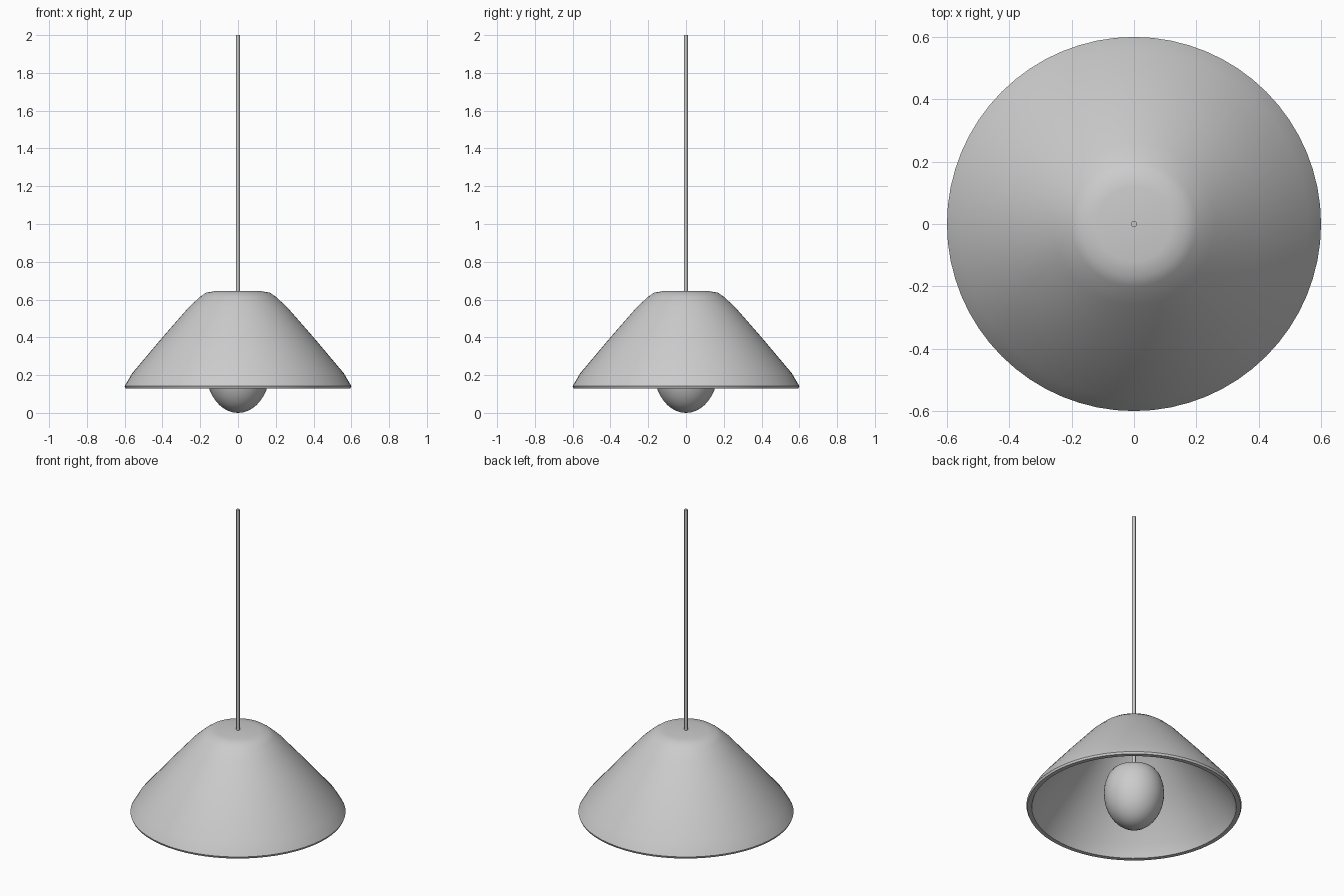
import bpy, bmesh, math

if "Cube" in bpy.data.objects:
    bpy.data.objects.remove(bpy.data.objects["Cube"])


def lathe(name, profile, sides=64):
    """Spin an (r, z) profile around the z axis."""
    bm = bmesh.new()
    verts = [bm.verts.new((r, 0, z)) for r, z in profile]
    edges = [bm.edges.new(p) for p in zip(verts, verts[1:])]
    bmesh.ops.spin(bm, geom=verts + edges, cent=(0, 0, 0), axis=(0, 0, 1),
                   angle=math.tau, steps=sides, use_merge=True)
    bmesh.ops.remove_doubles(bm, verts=bm.verts[:], dist=1e-4)
    bmesh.ops.recalc_face_normals(bm, faces=bm.faces[:])
    me = bpy.data.meshes.new(name)
    bm.to_mesh(me)
    bm.free()
    ob = bpy.data.objects.new(name, me)
    bpy.context.collection.objects.link(ob)
    bpy.context.view_layer.objects.active = ob
    ob.select_set(True)
    bpy.ops.object.shade_smooth_by_angle(angle=math.radians(50))
    ob.select_set(False)
    return ob


# Shade: thin conical shell with a rounded, flat-topped crown
outer = [(0, 0.645), (0.12, 0.645), (0.17, 0.636), (0.20, 0.615), (0.26, 0.56),
         (0.40, 0.40), (0.56, 0.21), (0.60, 0.142), (0.595, 0.13)]
inner = [(0.57, 0.13), (0.54, 0.20), (0.388, 0.385), (0.25, 0.545),
         (0.19, 0.605), (0.165, 0.625), (0.12, 0.635), (0, 0.635)]
lathe("lamp_shade", outer + inner)

# Bulb: rounded egg with a flattened top
bulb = [(0.168 * math.sin(a), 0.22 - 0.22 * math.cos(a))
        for a in (math.pi / 2 * i / 10 for i in range(11))]
bulb += [(0.163, 0.27), (0.147, 0.32), (0.125, 0.35), (0.09, 0.365), (0, 0.37)]
lathe("light_bulb", bulb, 48)

# Hanging cord, running down to the bulb
lathe("cord", [(0, 0.36), (0.01, 0.36), (0.01, 2.0), (0, 2.0)], 12)
